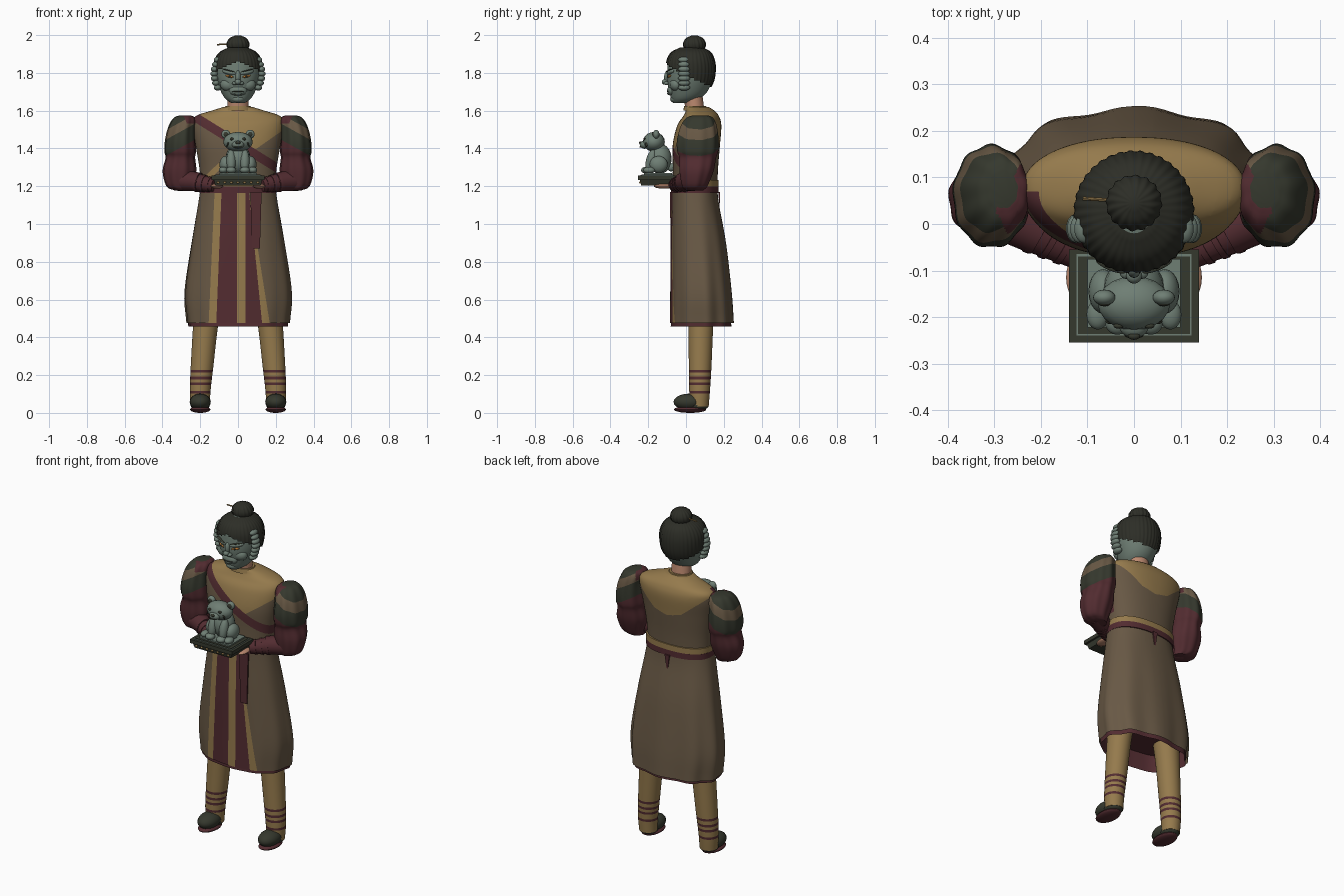
import bpy, bmesh, math
from mathutils import Vector, Matrix

cube = bpy.data.objects.get("Cube")
if cube:
    bpy.data.objects.remove(cube, do_unlink=True)


def material(name, rgb):
    m = bpy.data.materials.new(name)
    m.use_nodes = True
    m.diffuse_color = (*rgb, 1)
    bsdf = m.node_tree.nodes["Principled BSDF"]
    bsdf.inputs["Base Color"].default_value = (*rgb, 1)
    bsdf.inputs["Roughness"].default_value = 0.9
    return m


GOLD, BROWN, RED, GREY, DARK, SKIN, HAIR, ORANGE = range(8)
MATS = [material("ochre cloth", (.3, .195, .073)), material("brown cloth", (.138, .098, .059)),
        material("maroon cloth", (.085, .025, .03)), material("grey green", (.158, .21, .175)),
        material("dark olive", (.036, .04, .027)), material("skin", (.5, .25, .16)),
        material("black hair", (.026, .027, .02)), material("amber eye", (.42, .17, .035))]


def finish(name, bm, mat=GOLD, rule=None, cuts=(), angle=.75):
    """Slice along the colour borders, colour the faces and link the object."""
    for co, no in cuts:
        bmesh.ops.bisect_plane(bm, geom=bm.verts[:] + bm.edges[:] + bm.faces[:],
                               plane_co=co, plane_no=no, dist=.0001)
    bm.normal_update()
    for f in bm.faces:
        f.material_index = rule(f.calc_center_median(), f.normal) if rule else mat
        f.smooth = True
    me = bpy.data.meshes.new(name)
    bm.to_mesh(me)
    bm.free()
    for m in MATS:
        me.materials.append(m)
    me.set_sharp_from_angle(angle=angle)
    bpy.context.collection.objects.link(bpy.data.objects.new(name, me))


def loft(rings, segs=48, steps=4, power=2.0, ripple=None, caps=(True, True)):
    """Rings are (z, cx, cy, rx, ry), smoothed into a closed form."""
    pts = [Vector(r) for r in rings]
    fine = []
    for i in range(len(pts) - 1):
        a, b = pts[i], pts[i + 1]
        ta = (b - pts[i - 1]) / 2 if i else b - a
        tb = (pts[i + 2] - a) / 2 if i + 2 < len(pts) else b - a
        for k in range(steps):
            t = k / steps
            fine.append(a * (2*t**3 - 3*t*t + 1) + ta * (t**3 - 2*t*t + t)
                        + b * (3*t*t - 2*t**3) + tb * (t**3 - t*t))
    fine.append(pts[-1])
    bm = bmesh.new()
    rows = []
    for z, cx, cy, rx, ry in fine:
        row = []
        for k in range(segs):
            a = math.tau * k / segs
            c, s = math.cos(a), math.sin(a)
            w = ripple(a, z) if ripple else 1
            row.append(bm.verts.new((cx + w * rx * math.copysign(abs(c) ** (2 / power), c),
                                     cy + w * ry * math.copysign(abs(s) ** (2 / power), s), z)))
        rows.append(row)
    for lo, hi in zip(rows, rows[1:]):
        for k in range(segs):
            j = (k + 1) % segs
            bm.faces.new((lo[k], lo[j], hi[j], hi[k]))
    if caps[0]:
        bm.faces.new(rows[0][::-1])
    if caps[1]:
        bm.faces.new(rows[-1])
    bmesh.ops.recalc_face_normals(bm, faces=bm.faces[:])
    return bm


def ball(name, loc, size, mat, rot=(0, 0, 0), segs=20):
    bm = bmesh.new()
    bmesh.ops.create_uvsphere(bm, u_segments=segs, v_segments=segs // 2, radius=1)
    turn = Matrix.Rotation(rot[2], 4, 'Z') @ Matrix.Rotation(rot[1], 4, 'Y') @ Matrix.Rotation(rot[0], 4, 'X')
    bm.transform(Matrix.Translation(loc) @ turn @ Matrix.Diagonal((*size, 1)))
    finish(name, bm, mat)


def limb(name, a, b, r1, r2, mat, segs=20):
    a, b = Vector(a), Vector(b)
    bm = bmesh.new()
    bmesh.ops.create_cone(bm, cap_ends=True, segments=segs, radius1=r1, radius2=r2, depth=(b - a).length)
    bm.transform(Matrix.Translation((a + b) / 2) @ (b - a).to_track_quat('Z', 'Y').to_matrix().to_4x4())
    finish(name, bm, mat)


def box(name, lo, hi, mat, taper=1):
    lo, hi = Vector(lo), Vector(hi)
    bm = bmesh.new()
    bmesh.ops.create_cube(bm, size=1)
    for v in bm.verts:
        if v.co.z < 0:
            v.co.x *= taper
            v.co.y *= taper
    bm.transform(Matrix.Translation((lo + hi) / 2) @ Matrix.Diagonal((*(hi - lo), 1)))
    finish(name, bm, mat, angle=.5)


# Skirt: brown coat around a striped front panel; stripe edges lean outwards downwards
STRIPES = [(-.125, -.045, BROWN), (-.088, -.04, GOLD), (-.006, 0, RED), (.04, 0, GOLD),
           (.06, .1, RED), (.06, .16, GOLD)]


def skirt_rule(c, n):
    if n.y < -.1 and c.y < .06:
        for start, lean, mat in STRIPES:
            if c.x < start + lean * (1.15 - c.z):
                return mat
    return BROWN


def folds(a, z):
    drop = max(0, 1.15 - z) / .7
    return 1 + drop * (.036 * math.sin(9 * a + .3) if math.sin(a) > 0 else .012 * math.sin(11 * a))


finish("robe_skirt", loft([(.475, 0, .082, .268, .166), (.64, 0, .078, .28, .16), (.9, 0, .065, .245, .145),
                           (1.1, 0, .05, .212, .125), (1.19, 0, .045, .198, .12)], 96, 6, 2.3, folds, (False, True)),
       rule=skirt_rule, cuts=[((start, 0, 1.15), (1, 0, lean)) for start, lean, _ in STRIPES])
finish("robe_lining", loft([(.458, 0, .078, .258, .157), (.56, 0, .078, .262, .15)], 72, 2, 2.3, folds,
                           (False, True)), RED)
box("hanging_ribbon", (.065, -.084, .87), (.125, -.075, 1.17), RED, .7)
box("back_tassel", (-.015, .172, 1.09), (.015, .181, 1.17), RED, .3)
for name, z, mat in (("belt_red", 1.165, RED), ("belt_gold", 1.198, GOLD)):
    finish(name, loft([(z, 0, .047, .203, .126), (z + .034, 0, .047, .204, .126)], 64, 1, 2.4), mat)


# Torso with yoke collar and diagonal sash
def torso_rule(c, n):
    if c.y > .07:
        return GOLD if c.z > max(1.408 + .25 * abs(c.x), 1.36 + .8 * abs(c.x)) else BROWN
    sash = c.z - 1.425 + .62 * c.x
    if abs(sash) < .028:
        return RED
    if sash > 0 and c.z > 1.33 + .7 * c.x:
        return GOLD
    if c.x < 0 and abs(c.z - 1.4 - .95 * c.x) < .02 and c.z < 1.34:
        return GOLD
    return BROWN


finish("torso", loft([(1.18, 0, .047, .195, .118), (1.3, 0, .05, .205, .12), (1.42, 0, .055, .225, .125),
                      (1.52, 0, .07, .24, .117), (1.57, 0, .08, .225, .095), (1.6, 0, .075, .14, .075),
                      (1.62, 0, .06, .075, .06)], 96, 6, 2.2), rule=torso_rule,
       cuts=[((0, 0, z), (-slope, 0, 1)) for z, slope in
             ((1.453, -.62), (1.397, -.62), (1.33, .7), (1.408, .25), (1.408, -.25), (1.36, .8), (1.36, -.8),
              (1.42, .95), (1.38, .95))] + [((0, .07, 0), (0, 1, 0))])
finish("collar", loft([(1.6, 0, .052, .078, .066), (1.625, 0, .048, .066, .058)], 32, 2), GOLD)
finish("neck", loft([(1.58, 0, .05, .058, .05), (1.7, 0, .035, .055, .05)], 32, 2), SKIN)

# Legs, shoes and banded trousers
BANDS = (.11, .155, .185, .22)


def trouser_rule(c, n):
    return RED if any(abs(c.z - b) < .007 for b in BANDS) else GOLD


# Puffed sleeve: maroon on the inner shoulder and below, dark and brown slanted bands between
def sleeve_rule(c, n):
    u = c.z + .55 * (abs(c.x) - .33)
    if u < 1.39 or (c.z > 1.53 and abs(c.x) < .298 - .55 * abs(c.y - .03)):
        return RED
    return BROWN if 1.475 < u < 1.525 else DARK


for s, side in ((1, "left"), (-1, "right")):
    finish(side + "_trouser", loft([(.035, s*.2, .07, .05, .05), (.12, s*.2, .072, .055, .055),
                                    (.25, s*.19, .075, .06, .06), (.46, s*.172, .078, .066, .066),
                                    (.65, s*.15, .08, .075, .075)], 32, 3),
           rule=trouser_rule, cuts=[((0, 0, b + d), (0, 0, 1)) for b in BANDS for d in (-.007, .007)])
    ball(side + "_shoe", (s*.2, .016, .058), (.056, .082, .044), DARK)
    ball(side + "_shoe_heel", (s*.2, .062, .038), (.05, .058, .026), DARK)
    ball(side + "_sole", (s*.2, .022, .018), (.054, .086, .018), RED)

    finish(side + "_sleeve", loft([(1.178, s*.29, .045, .045, .045), (1.2, s*.31, .045, .068, .066),
                                   (1.28, s*.31, .054, .088, .09), (1.35, s*.305, .06, .077, .097),
                                   (1.385, s*.306, .06, .083, .108), (1.44, s*.306, .06, .08, .11),
                                   (1.5, s*.3, .064, .073, .1), (1.54, s*.29, .068, .066, .086),
                                   (1.565, s*.283, .072, .052, .066), (1.575, s*.28, .074, .03, .04)], 96, 4, 2.05,
                                  lambda a, z: 1 + .025 * math.sin(9 * a)),
           rule=sleeve_rule, cuts=[((s*.33, 0, z), (s*.55, 0, 1)) for z in (1.39, 1.475, 1.525)])

    # Forearm, wrapped cuff and hand
    limb(side + "_forearm", (s*.31, .035, 1.232), (s*.2, -.02, 1.222), .058, .049, RED)
    limb(side + "_cuff", (s*.225, -.008, 1.222), (s*.125, -.062, 1.205), .05, .034, RED)
    for k in range(3):
        p = Vector((s*(.215 - .03*k), -.0135 - .0162*k, 1.22 - .005*k))
        limb(side + "_cuff_wrap", p, p + Vector((-s*.012, -.0065, -.002)), .052 - .005*k, .05 - .005*k, RED)
    ball(side + "_hand", (s*.112, -.115, 1.2), (.034, .055, .013), SKIN)

    # Face sides: curled whiskers, cheek, brow and eye
    for k in range(7):
        z = 1.722 + .0245 * k
        ball(side + "_whisker_curl", (s*(.108 + .018*math.sin(math.pi*k/6)), -.01, z), (.021, .032, .016), GREY, segs=14)
    ball(side + "_cheek", (s*.05, -.052, 1.738), (.044, .034, .036), GREY)
    ball(side + "_brow_ridge", (s*.046, -.08, 1.803), (.042, .018, .013), GREY, (0, -s*.2, s*.35))
    ball(side + "_eyebrow", (s*.05, -.09, 1.813), (.036, .01, .003), DARK, (0, -s*.22, s*.4))
    ball(side + "_eye", (s*.045, -.089, 1.782), (.023, .008, .007), ORANGE, (0, -s*.2, s*.4))
    ball(side + "_pupil", (s*.044, -.096, 1.782), (.006, .004, .006), DARK, segs=10)
    ball(side + "_nostril", (s*.017, -.103, 1.745), (.014, .015, .01), GREY)

# Head and face
HEAD = [(1.64, 0, -.022, .035, .045), (1.662, 0, -.003, .066, .075), (1.7, 0, .012, .09, .1),
        (1.76, 0, .02, .112, .12), (1.82, 0, .025, .12, .123), (1.87, 0, .025, .114, .117),
        (1.91, 0, .027, .088, .095), (1.935, 0, .03, .04, .05)]
finish("head", loft(HEAD, 48, 4), GREY)
ball("nose_bridge", (0, -.096, 1.778), (.015, .02, .035), GREY)
ball("nose_tip", (0, -.111, 1.752), (.017, .017, .015), GREY)
ball("muzzle", (0, -.074, 1.707), (.048, .026, .03), GREY)
ball("mouth", (0, -.094, 1.701), (.032, .008, .003), DARK)
ball("lower_lip", (0, -.09, 1.69), (.022, .01, .007), GREY)
ball("chin", (0, -.06, 1.662), (.034, .024, .02), GREY)

# Combed hair cap with a front hairline, bun and pin
hair = loft([(z, x, y, rx + .009, ry + .009) for z, x, y, rx, ry in HEAD[2:]], 144, 5, 2,
            lambda a, z: 1 + .014 * math.sin(36 * a + 10 * z))
low = [f for f in hair.faces if (lambda c: c.z < (1.862 - .45 * abs(c.x) if c.y < -.03 else
                                                  1.80 - .45 * (c.y + .03)))(f.calc_center_median())]
bmesh.ops.delete(hair, geom=low, context='FACES')
finish("hair", hair, HAIR)
finish("hair_bun", loft([(1.915, 0, .045, .04, .04), (1.935, 0, .045, .056, .056), (1.96, 0, .045, .058, .058),
                         (1.985, 0, .045, .042, .042), (1.999, 0, .045, .012, .012)], 96, 4, 2,
                        lambda a, z: 1 + .035 * math.sin(16 * a + 40 * z)), HAIR)
limb("hair_pin", (-.11, .055, 1.95), (-.03, .05, 1.952), .004, .004, GOLD, 8)

# Tray with rim and studs
box("tray_base", (-.13, -.245, 1.205), (.13, -.06, 1.237), DARK, .92)
box("tray_top", (-.14, -.255, 1.234), (.14, -.055, 1.256), DARK)
box("tray_trim", (-.124, -.24, 1.256), (.124, -.065, 1.259), GREY)
box("tray_border", (-.12, -.236, 1.258), (.12, -.07, 1.262), DARK)
box("tray_seat", (-.1, -.222, 1.26), (.1, -.075, 1.27), GREY)
for k in range(7):
    ball("tray_stud", (-.105 + .035*k, -.243, 1.22), (.008, .006, .006), GOLD, segs=10)

# Seated bear statuette
ball("statue_body", (0, -.138, 1.345), (.066, .062, .08), GREY)
ball("statue_head", (0, -.17, 1.435), (.078, .058, .052), GREY)
ball("statue_muzzle", (0, -.219, 1.42), (.032, .026, .022), GREY)
ball("statue_nose", (0, -.241, 1.43), (.013, .008, .008), DARK)
ball("statue_mouth", (0, -.24, 1.408), (.02, .006, .003), DARK)
ball("statue_tail", (0, -.078, 1.3), (.02, .022, .022), GREY)
for s, side in ((1, "left"), (-1, "right")):
    ball("statue_%s_ear" % side, (s*.064, -.158, 1.475), (.024, .017, .024), GREY)
    ball("statue_%s_inner_ear" % side, (s*.064, -.171, 1.475), (.013, .006, .013), DARK)
    ball("statue_%s_eye" % side, (s*.033, -.219, 1.45), (.011, .006, .007), DARK)
    ball("statue_%s_cheek_line" % side, (s*.053, -.209, 1.425), (.004, .006, .018), DARK, (0, -s*.4, 0))
    ball("statue_%s_arm" % side, (s*.036, -.185, 1.335), (.025, .027, .062), GREY, (-.25, 0, 0))
    ball("statue_%s_paw" % side, (s*.036, -.21, 1.285), (.027, .028, .018), GREY)
    ball("statue_%s_thigh" % side, (s*.066, -.145, 1.315), (.032, .048, .045), GREY)
    ball("statue_%s_foot" % side, (s*.078, -.195, 1.285), (.024, .032, .018), GREY)
